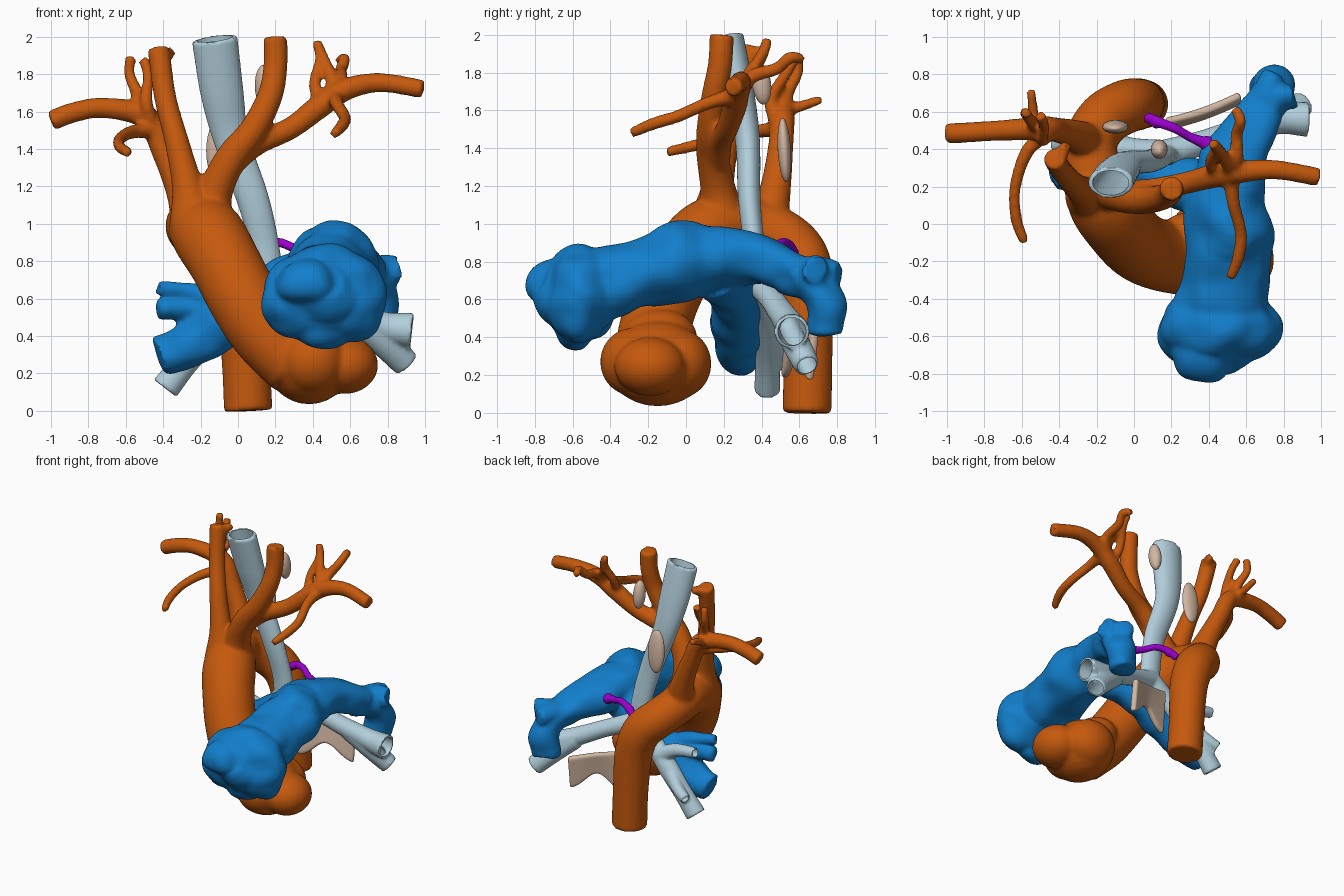
import bpy, bmesh, math
from mathutils import Vector, Matrix


def tube(bm, pts, wide=1.0, grow=1.0, extend=0.0, n=20, steps=6):
    """Closed tube through (x, y, z, radius) points, spline smoothed."""
    p = [Vector(q) for q in pts]
    if extend:
        d = (p[-1] - p[-2]).normalized() * extend
        d[3] = 0
        p.append(p[-1] + d)
    ext = [p[0] * 2 - p[1]] + p + [p[-1] * 2 - p[-2]]
    path = []
    for i in range(1, len(ext) - 2):
        a, b, c, d = ext[i - 1:i + 3]
        for k in range(steps):
            t = k / steps
            path.append(0.5 * (2 * b + (c - a) * t + (2 * a - 5 * b + 4 * c - d) * t * t
                               + (3 * b - a - 3 * c + d) * t ** 3))
    path.append(p[-1])
    side, rings = None, []
    for i, q in enumerate(path):
        t = (path[min(i + 1, len(path) - 1)] - path[max(i - 1, 0)]).to_3d().normalized()
        if side is None:
            side = Vector((1, 0, 0)) if abs(t.x) < 0.85 else Vector((0, 0, 1))
        side = (side - t * side.dot(t)).normalized()
        up = t.cross(side)
        r = q[3] * grow
        rings.append([bm.verts.new(q.to_3d() + side * (math.cos(s) * r * wide) + up * (math.sin(s) * r))
                      for s in (2 * math.pi * k / n for k in range(n))])
    for a, b in zip(rings, rings[1:]):
        for k in range(n):
            bm.faces.new((a[k], a[(k + 1) % n], b[(k + 1) % n], b[k]))
    bm.faces.new(rings[0][::-1])
    bm.faces.new(rings[-1])


def ball(bm, c, r):
    m = Matrix.Translation(c) @ Matrix.Diagonal((*r, 1))
    bmesh.ops.create_uvsphere(bm, u_segments=24, v_segments=14, radius=1, matrix=m)


def add_object(name, bm):
    bmesh.ops.recalc_face_normals(bm, faces=bm.faces)
    me = bpy.data.meshes.new(name)
    bm.to_mesh(me)
    bm.free()
    ob = bpy.data.objects.new(name, me)
    bpy.context.collection.objects.link(ob)
    return ob


def bake(ob):
    deps = bpy.context.evaluated_depsgraph_get()
    me = bpy.data.meshes.new_from_object(ob.evaluated_get(deps))
    ob.modifiers.clear()
    ob.data = me


def fuse(ob, voxel, smooth, lumps=0.0):
    m = ob.modifiers.new("fuse", 'REMESH')
    m.mode, m.voxel_size = 'VOXEL', voxel
    if lumps:
        tex = bpy.data.textures.new("lumps", 'CLOUDS')
        tex.noise_scale, tex.noise_depth = 0.17, 0
        d = ob.modifiers.new("lumps", 'DISPLACE')
        d.texture, d.strength, d.mid_level = tex, lumps, 0.5
    s = ob.modifiers.new("smooth", 'SMOOTH')
    s.factor, s.iterations = 0.5, smooth
    bake(ob)


def finish(ob, color, angle=45):
    mat = bpy.data.materials.new(ob.name)
    mat.diffuse_color = (*color, 1)
    ob.data.materials.clear()
    ob.data.materials.append(mat)
    ob.data.polygons.foreach_set("use_smooth", [True] * len(ob.data.polygons))
    ob.data.set_sharp_from_angle(angle=math.radians(angle))


ORANGE, BLUE, PALE = (0.56, 0.1, 0.004), (0.006, 0.21, 0.6), (0.45, 0.63, 0.72)
TAN, PURPLE = (0.64, 0.47, 0.36), (0.33, 0.0, 0.62)

# Aorta: root, arch, descending part
bm = bmesh.new()
tube(bm, [(.32, -.2, .25, .19), (.15, -.17, .42, .19), (.03, -.12, .6, .19), (-.07, -.02, .79, .19),
          (-.16, .12, .94, .195), (-.22, .28, .99, .165), (-.235, .43, .97, .145), (-.16, .56, .89, .145),
          (-.05, .625, .78, .145), (.015, .64, .6, .14), (.04, .645, .3, .13), (.055, .64, 0, .13)], n=28)
for c, r in [((.38, -.15, .26), (.23, .27, .225)), ((.57, -.19, .245), (.18, .19, .155)),
             ((.4, -.28, .27), (.18, .175, .18)), ((.4, -.03, .26), (.2, .165, .18)),
             ((.27, -.14, .4), (.16, .2, .15))]:
    ball(bm, c, r)
# Right arch vessels
tube(bm, [(-.24, .14, 1.0, .13), (-.27, .17, 1.2, .085), (-.33, .22, 1.45, .065), (-.39, .29, 1.68, .06),
          (-.425, .35, 1.94, .06)])
tube(bm, [(-.24, .42, .98, .12), (-.3, .47, 1.17, .085), (-.4, .5, 1.4, .068), (-.49, .51, 1.57, .065),
          (-.72, .5, 1.62, .055), (-.88, .49, 1.595, .055), (-1.0, .485, 1.55, .055)])
tube(bm, [(-.45, .49, 1.5, .04), (-.49, .45, 1.65, .035), (-.48, .52, 1.78, .03), (-.5, .58, 1.88, .03)])
tube(bm, [(-.5, .5, 1.58, .04), (-.54, .54, 1.7, .035), (-.58, .59, 1.8, .03), (-.575, .59, 1.9, .028)])
tube(bm, [(-.52, .5, 1.6, .035), (-.54, .6, 1.62, .03), (-.55, .72, 1.66, .025)])
tube(bm, [(-.46, .49, 1.5, .045), (-.57, .39, 1.49, .037), (-.635, .2, 1.45, .032), (-.63, .03, 1.41, .032),
          (-.585, -.1, 1.38, .028)])
tube(bm, [(-.4, .34, 1.88, .04), (-.36, .43, 1.92, .03)])
# Left arch vessels
tube(bm, [(-.16, .2, 1.0, .13), (-.12, .17, 1.18, .095), (-.03, .14, 1.36, .085), (.08, .13, 1.5, .075),
          (.17, .15, 1.68, .068), (.2, .18, 1.84, .065), (.2, .19, 2.0, .065)])
tube(bm, [(-.05, .16, 1.32, .075), (.1, .18, 1.43, .065), (.28, .22, 1.51, .06), (.44, .26, 1.63, .065),
          (.58, .28, 1.72, .06), (.76, .29, 1.755, .052), (.99, .25, 1.72, .05)])
tube(bm, [(.44, .26, 1.63, .036), (.41, .33, 1.75, .033), (.44, .4, 1.88, .03), (.42, .43, 1.98, .028)])
tube(bm, [(.51, .27, 1.68, .04), (.5, .32, 1.78, .033), (.47, .38, 1.86, .03), (.43, .43, 1.95, .028)])
tube(bm, [(.52, .28, 1.69, .045), (.55, .35, 1.78, .038), (.55, .48, 1.82, .034), (.57, .55, 1.88, .032),
          (.54, .62, 1.87, .028)])
tube(bm, [(.52, .27, 1.68, .045), (.53, .12, 1.64, .036), (.57, -.04, 1.57, .034), (.56, -.17, 1.53, .034),
          (.515, -.29, 1.48, .028)])
aorta = add_object("aorta_and_arch_vessels", bm)
fuse(aorta, .014, 8)
finish(aorta, ORANGE)

# Pulmonary artery: trunk, left branch, right branch
bm = bmesh.new()
tube(bm, [(.45, -.76, .69, .1), (.45, -.64, .65, .2), (.47, -.45, .68, .2), (.5, -.2, .75, .185),
          (.5, .04, .8, .185), (.51, .26, .83, .155), (.6, .46, .79, .125), (.7, .62, .74, .1)],
     wide=1.25, n=28)
for c, r in [((.46, -.55, .63), (.33, .2, .26)), ((.3, -.58, .56), (.18, .17, .18)),
             ((.62, -.58, .56), (.17, .14, .19)), ((.36, -.71, .68), (.17, .14, .12)),
             ((.45, -.58, .46), (.18, .1, .13)), ((.52, 0, .83), (.2, .25, .18))]:
    ball(bm, c, r)
tube(bm, [(.66, .55, .75, .12), (.72, .67, .68, .115), (.74, .73, .57, .11), (.73, .74, .42, .1)])
tube(bm, [(.68, .6, .74, .1), (.77, .67, .76, .075), (.86, .69, .76, .075)])
tube(bm, [(.7, .66, .75, .09), (.75, .81, .74, .06)])
tube(bm, [(.46, .14, .76, .17), (.28, .22, .68, .145), (.1, .26, .57, .135), (-.08, .27, .47, .14),
          (-.24, .28, .37, .125), (-.42, .28, .295, .105)], n=28)
tube(bm, [(-.1, .28, .52, .12), (-.26, .27, .54, .065), (-.42, .24, .54, .055)])
tube(bm, [(-.1, .27, .56, .1), (-.25, .26, .64, .05), (-.43, .23, .665, .04)])
pulmonary = add_object("pulmonary_artery", bm)
fuse(pulmonary, .015, 7, lumps=.05)
finish(pulmonary, BLUE)

# Hollow windpipe with both bronchi; every path runs to its open end
pipes = [([(.16, .37, .68, .06), (.14, .36, .88, .056), (.08, .335, 1.13, .06), (-.035, .325, 1.45, .066),
           (-.085, .28, 1.7, .08), (-.125, .22, 1.99, .085)], 1.45),
         ([(.16, .37, .7, .08), (.38, .44, .62, .065), (.6, .51, .52, .07), (.78, .56, .45, .08),
           (.93, .56, .43, .095)], 1.0),
         ([(.62, .52, .5, .07), (.78, .58, .37, .075), (.9, .64, .25, .068)], 1.1),
         ([(.16, .37, .7, .08), (.0, .39, .56, .07), (-.15, .42, .41, .07), (-.28, .43, .26, .065),
           (-.39, .43, .12, .07)], 1.1),
         ([(-.05, .41, .5, .065), (-.2, .41, .58, .05), (-.38, .42, .61, .04)], 1.0),
         ([(-.15, .42, .42, .06), (-.27, .49, .32, .045), (-.36, .52, .27, .04)], 1.0)]
bm, bore = bmesh.new(), bmesh.new()
for pts, wide in pipes:
    tube(bm, pts, wide)
    tube(bore, pts, wide, grow=.8, extend=.06)
windpipe = add_object("windpipe_and_bronchi", bm)
fuse(windpipe, .012, 3)
cutter = add_object("bore_cutter", bore)
cutter.hide_render = True
fuse(cutter, .012, 2)
cut = windpipe.modifiers.new("hollow", 'BOOLEAN')
cut.operation, cut.solver, cut.object = 'DIFFERENCE', 'EXACT', cutter
bake(windpipe)
bpy.data.objects.remove(cutter)
finish(windpipe, PALE)

# Gullet fragments: two small lobes and one curved plate with two lower points
for name, c, r, tilt in [("upper_gullet_piece", (.135, .4, 1.74), (.045, .05, .11), .12),
                         ("middle_gullet_piece", (-.1, .52, 1.39), (.07, .035, .17), .06)]:
    bm = bmesh.new()
    ball(bm, (0, 0, 0), r)
    ob = add_object(name, bm)
    ob.data.transform(Matrix.Translation(c) @ Matrix.Rotation(tilt, 4, 'X'))
    finish(ob, TAN)

bm = bmesh.new()
cols = []
for k in range(17):
    u = k / 16
    x, y = .17 + .4 * u, .55 + .08 * u + .06 * u * u
    top = .53 - .1 * u
    low = .28 - .1 * (2 * u - 1) ** 2 - .03 * math.sin(u * 9)
    cols.append([bm.verts.new((x, y - .03 * (1 - j / 6), low + (top - low) * j / 6)) for j in range(7)])
for a, b in zip(cols, cols[1:]):
    for j in range(6):
        bm.faces.new((a[j], b[j], b[j + 1], a[j + 1]))
plate = add_object("lower_gullet_piece", bm)
sol = plate.modifiers.new("thick", 'SOLIDIFY')
sol.thickness, sol.offset = .045, 0
sub = plate.modifiers.new("round", 'SUBSURF')
sub.levels = 2
bake(plate)
finish(plate, TAN)

# Small duct joining aorta and left pulmonary artery
bm = bmesh.new()
tube(bm, [(.07, .57, .84, .03), (.13, .545, .885, .028), (.22, .51, .9, .025), (.3, .465, .87, .025),
          (.37, .435, .85, .032), (.42, .4, .82, .036)])
ball(bm, (.12, .545, .875), (.035, .035, .03))
ball(bm, (.39, .43, .845), (.04, .042, .04))
duct = add_object("connecting_duct", bm)
fuse(duct, .008, 4)
finish(duct, PURPLE)
